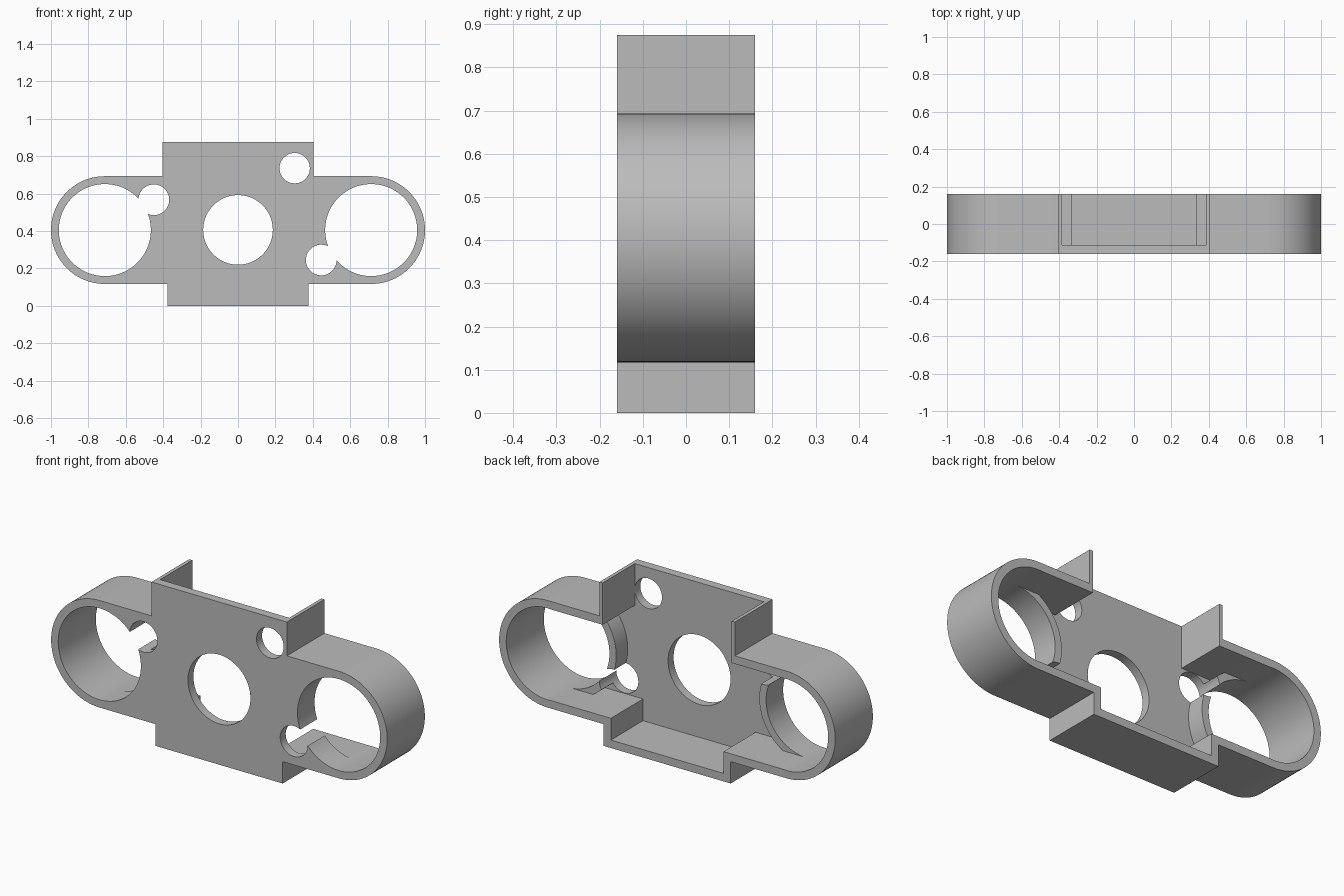
import bpy, math
from math import pi, cos, sin

if "Cube" in bpy.data.objects:
    bpy.data.objects.remove(bpy.data.objects["Cube"], do_unlink=True)

FRONT, BACK = -0.16, 0.16
PLATE = -0.113        # rear of the front plate
COLLAR = -0.015       # rear of the bore collars
CX, CZ = 0.712, 0.405  # end bore centres (mirrored in x)
R_OUT, R_IN = 0.288, 0.245

grey = bpy.data.materials.new("light grey")
grey.use_nodes = True
grey.diffuse_color = (0.5, 0.5, 0.5, 1)
grey.node_tree.nodes["Principled BSDF"].inputs["Base Color"].default_value = (0.5, 0.5, 0.5, 1)


def prism(name, profile, y0, y1):
    """Extrude an x-z profile from y0 to y1."""
    n = len(profile)
    verts = [(x, y, z) for y in (y0, y1) for x, z in profile]
    faces = [tuple(range(n)), tuple(range(2 * n - 1, n - 1, -1))]
    faces += [(i, i + n, (i + 1) % n + n, (i + 1) % n) for i in range(n)]
    mesh = bpy.data.meshes.new(name)
    mesh.from_pydata(verts, [], faces)
    mesh.materials.append(grey)
    obj = bpy.data.objects.new(name, mesh)
    bpy.context.collection.objects.link(obj)
    return obj


def circle(x, z, r, n=96):
    return [(x + r * cos(2 * pi * i / n), z + r * sin(2 * pi * i / n)) for i in range(n)]


def outline(r, top_x, top_z, low_x, low_z, n=48):
    """Round-ended bar with a block above and a block below."""
    arc = [(CX + r * cos(a), CZ + r * sin(a))
           for a in (-pi / 2 + pi * i / n for i in range(n + 1))]
    half = [(low_x, low_z), (low_x, CZ - r)] + arc + [(top_x, CZ + r), (top_x, top_z)]
    return half + [(-x, z) for x, z in reversed(half)]


def combine(body, tool, operation):
    mod = body.modifiers.new(operation.title(), "BOOLEAN")
    mod.operation = operation
    mod.solver = "EXACT"
    mod.object = tool
    bpy.context.view_layer.objects.active = body
    bpy.ops.object.modifier_apply(modifier=mod.name)
    bpy.data.objects.remove(tool, do_unlink=True)


# Housing shell: open at the back and along the top
housing = prism("housing", outline(R_OUT, 0.403, 0.875, 0.378, 0), FRONT, BACK)
combine(housing, prism("cavity", outline(R_IN, 0.384, 1, 0.335, 0.043), PLATE, 0.3), "DIFFERENCE")

# Collars behind the plate around the end bores
for s in (-1, 1):
    combine(housing, prism("collar", circle(s * CX, CZ, R_OUT - 0.002), FRONT + 0.02, COLLAR), "UNION")

# Through holes: end bores, centre bore, three small holes
holes = [(-CX, CZ, R_IN + 0.001), (CX, CZ, R_IN + 0.001), (0, 0.406, 0.186),
         (-0.45, 0.567, 0.082), (0.445, 0.245, 0.082), (0.303, 0.736, 0.081)]
for x, z, r in holes:
    combine(housing, prism("bore", circle(x, z, r), -0.3, 0.3), "DIFFERENCE")

bpy.ops.object.select_all(action="DESELECT")
housing.select_set(True)
bpy.context.view_layer.objects.active = housing
bpy.ops.object.shade_smooth_by_angle(angle=math.radians(30))
